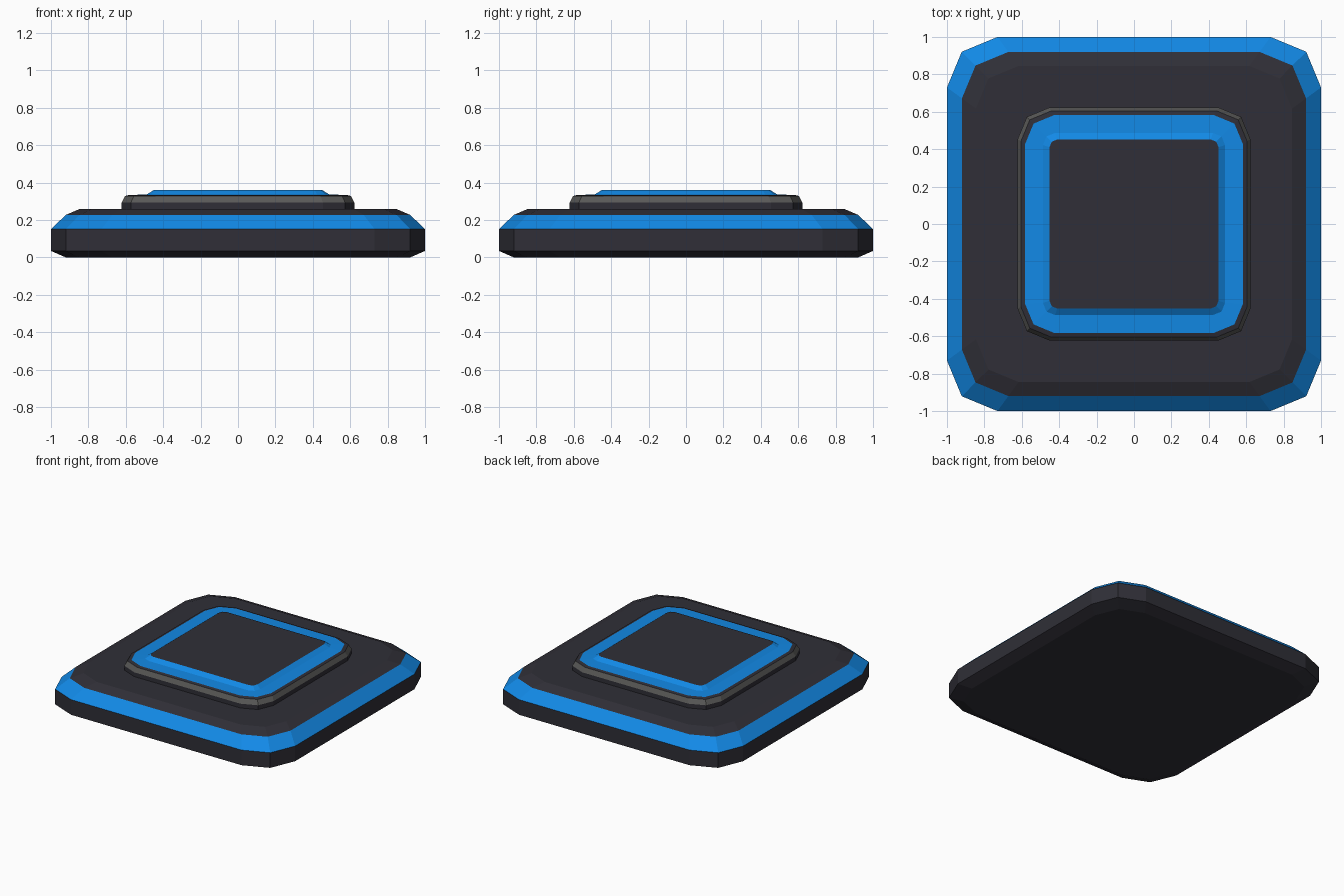
import bpy, bmesh, math

if "Cube" in bpy.data.objects:
    bpy.data.objects.remove(bpy.data.objects["Cube"])


def material(name, rgb):
    m = bpy.data.materials.new(name)
    m.diffuse_color = (*rgb, 1.0)
    m.use_nodes = True
    m.node_tree.nodes["Principled BSDF"].inputs["Base Color"].default_value = m.diffuse_color
    return m


DARK = material("dark charcoal", (0.029, 0.028, 0.038))
BLUE = material("bright blue", (0.006, 0.25, 0.79))
GREY = material("mid grey", (0.10, 0.10, 0.096))
MATS = [DARK, BLUE, GREY]


def rounded_square(half, radius, z, segments=2):
    """Points of a square with faceted round corners, counter-clockwise."""
    pts = []
    c = half - radius
    for q, (sx, sy) in enumerate(((1, 1), (-1, 1), (-1, -1), (1, -1))):
        for i in range(segments + 1):
            a = math.pi / 2 * (q + i / segments)
            pts.append((sx * c + radius * math.cos(a),
                        sy * c + radius * math.sin(a), z))
    return pts


def stacked_slab(name, levels, top_mat=0):
    """levels: (half size, corner radius, z, material index of band above)."""
    bm = bmesh.new()
    rings = [[bm.verts.new(p) for p in rounded_square(h, r, z)]
             for h, r, z, _ in levels]
    n = len(rings[0])
    for low, high, lev in zip(rings, rings[1:], levels):
        for i in range(n):
            j = (i + 1) % n
            bm.faces.new((low[i], low[j], high[j], high[i])).material_index = lev[3]
    bm.faces.new(rings[0][::-1])
    bm.faces.new(rings[-1]).material_index = top_mat
    mesh = bpy.data.meshes.new(name)
    bm.to_mesh(mesh)
    bm.free()
    for m in MATS:
        mesh.materials.append(m)
    obj = bpy.data.objects.new(name, mesh)
    bpy.context.collection.objects.link(obj)
    return obj


R = 0.27  # corner radius as a share of the half size

# wide base with a blue chamfer band
stacked_slab("base_slab", [
    (0.92, 0.92 * R, 0.0, 0),
    (1.00, 1.00 * R, 0.035, 0),
    (1.00, 1.00 * R, 0.152, 1),
    (0.92, 0.92 * R, 0.228, 0),
    (0.845, 0.845 * R, 0.26, 0),
])

# raised pad: dark side, grey chamfer, blue ring, dark top
stacked_slab("raised_pad", [
    (0.622, 0.622 * R, 0.25, 0),
    (0.622, 0.622 * R, 0.293, 2),
    (0.605, 0.605 * R, 0.328, 0),
    (0.583, 0.583 * R, 0.334, 1),
    (0.487, 0.065, 0.337, 1),
    (0.452, 0.042, 0.36, 0),
])
